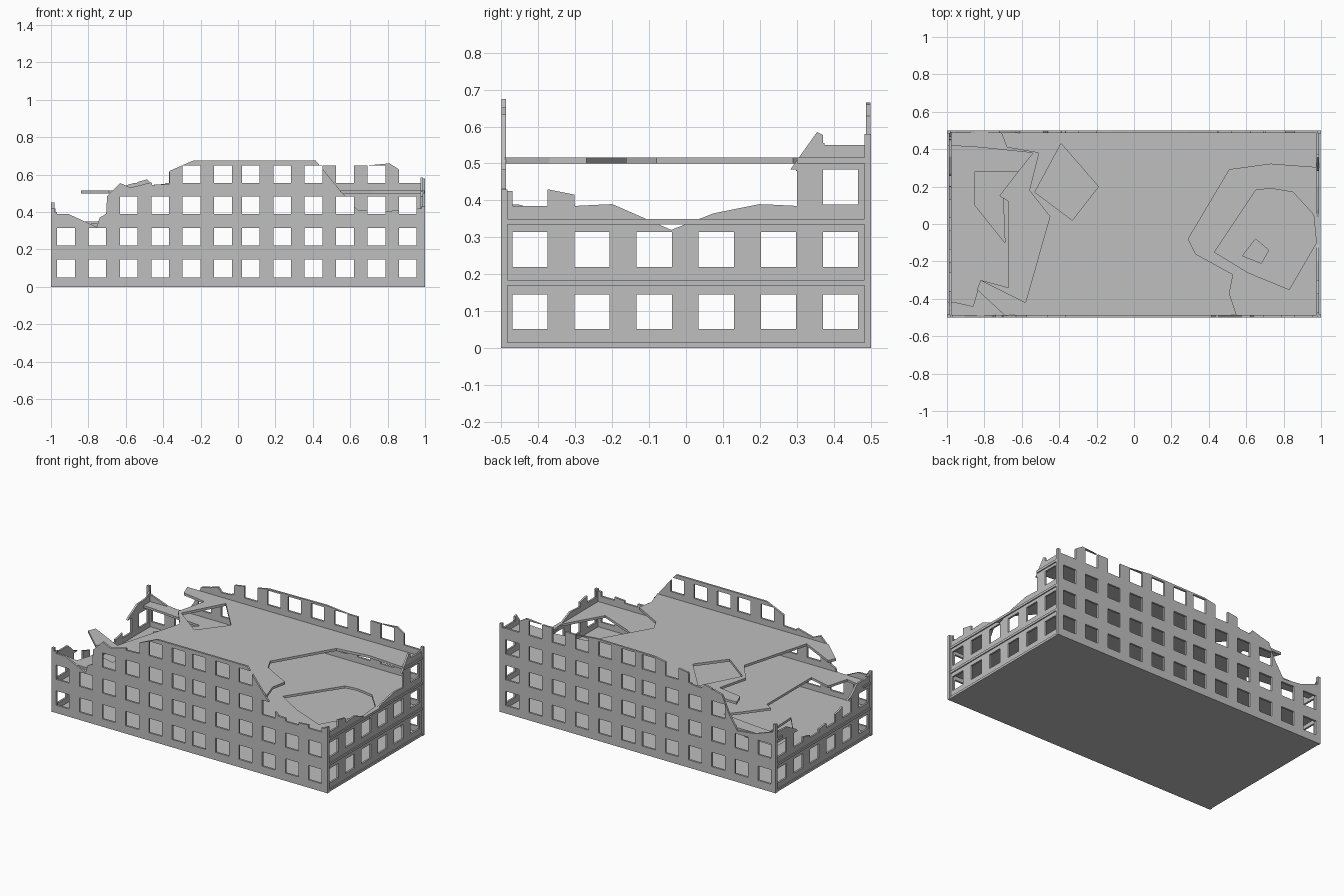
import bpy, bmesh

if "Cube" in bpy.data.objects:
    bpy.data.objects.remove(bpy.data.objects["Cube"])

concrete = bpy.data.materials.new("concrete grey")
concrete.diffuse_color = (0.52, 0.52, 0.52, 1)
concrete.use_nodes = True
concrete.node_tree.nodes["Principled BSDF"].inputs["Base Color"].default_value = concrete.diffuse_color

# maps a 2D point plus depth to 3D for each extrusion axis
PLACE = {"x": lambda p, d: (d, p[0], p[1]),
         "y": lambda p, d: (p[0], d, p[1]),
         "z": lambda p, d: (p[0], p[1], d)}


def prism(name, outlines, axis, a, b):
    """Extrude one or more 2D outlines between depths a and b."""
    bm = bmesh.new()
    for pts in outlines:
        lo = [bm.verts.new(PLACE[axis](p, a)) for p in pts]
        hi = [bm.verts.new(PLACE[axis](p, b)) for p in pts]
        bm.faces.new(lo)
        bm.faces.new(hi)
        n = len(pts)
        for i in range(n):
            j = (i + 1) % n
            bm.faces.new((lo[i], lo[j], hi[j], hi[i]))
    bmesh.ops.recalc_face_normals(bm, faces=bm.faces)
    me = bpy.data.meshes.new(name)
    bm.to_mesh(me)
    bm.free()
    me.materials.append(concrete)
    ob = bpy.data.objects.new(name, me)
    bpy.context.collection.objects.link(ob)
    return ob


def pierced(name, outline, holes, axis, a, b):
    """Prism with holes cut through it."""
    ob = prism(name, [outline], axis, a, b)
    if not holes:
        return ob
    cutter = prism("cutter", holes, axis, a - 0.03, b + 0.03)
    cutter.hide_render = True
    mod = ob.modifiers.new("holes", "BOOLEAN")
    mod.operation, mod.solver, mod.object = "DIFFERENCE", "EXACT", cutter
    bpy.context.view_layer.update()
    me = bpy.data.meshes.new_from_object(
        ob.evaluated_get(bpy.context.evaluated_depsgraph_get()))
    ob.modifiers.clear()
    ob.data = me
    bpy.data.objects.remove(cutter)
    return ob


def rect(x0, x1, z0, z1):
    return [(x0, z0), (x1, z0), (x1, z1), (x0, z1)]


def windows(centres):
    return [rect(c - 0.0475, c + 0.0475, z - 0.047, z + 0.047)
            for c in centres for z in (0.098, 0.267, 0.436, 0.603)]


module = [-0.422 + 0.168 * i for i in range(6)]
long_windows = windows([m + c for c in (-0.498, 0.49) for m in module])
short_windows = windows(module)

# broken tops of the four walls, left to right
front_top = [(-.99, .40), (-.93, .40), (-.755, .32), (-.74, .37), (-.705, .39),
             (-.70, .485), (-.63, .555), (-.575, .53), (-.46, .56), (-.46, .545),
             (-.365, .55), (-.365, .62), (-.24, .675), (.415, .675), (.445, .64),
             (.55, .51), (.64, .41), (.80, .405), (.99, .42)]
back_top = [(-.99, .40), (-.85, .35), (-.72, .335), (-.66, .43), (-.61, .54),
            (-.485, .575), (-.46, .545), (-.39, .55), (-.365, .62), (-.2, .645),
            (-.12, .66), (.3, .665), (.45, .65), (.70, .65), (.81, .66),
            (.865, .625), (.865, .58), (.96, .555), (.99, .555)]
right_top = [(-.49, .425), (-.47, .425), (-.47, .385), (-.375, .385), (-.375, .43),
             (-.3, .415), (-.3, .385), (-.2, .39), (-.04, .32), (.075, .365),
             (.2, .39), (.3, .385), (.3, .48), (.28, .48), (.355, .585),
             (.375, .575), (.375, .55), (.49, .55)]
left_top = [(-.49, .40), (-.44, .385), (-.36, .385), (-.3, .33), (-.17, .28),
            (-.04, .25), (.1, .23), (.2, .25), (.27, .33), (.36, .38),
            (.45, .385), (.49, .42)]


def wall(name, top, holes, axis, a, b):
    outline = [(top[0][0], 0)] + top + [(top[-1][0], 0)]
    pierced(name, outline, holes, axis, a, b)


wall("front_wall", front_top, long_windows, "y", -.5, -.487)
wall("back_wall", back_top, long_windows, "y", .487, .5)
wall("right_wall", right_top, short_windows, "x", .977, .989)
wall("left_wall", left_top, short_windows, "x", -.989, -.977)

# corner posts, broken at different heights
for name, x, y, h in (("front_left", -1, -1, .42), ("front_right", 1, -1, .43),
                      ("back_left", -1, 1, .45), ("back_right", 1, 1, .58)):
    cx, cy = x * .991, y * .4925
    prism(name + "_post", [rect(cx - .009, cx + .009, cy - .0085, cy + .0085)],
          "z", 0, h)

# floor slabs
E = .996
prism("ground_slab", [rect(-E, E, -.49, .49)], "z", 0, .015)

pierced("first_floor_slab", rect(-E, E, -.49, .49),
        [[(.58, -.17), (.65, -.08), (.72, -.14), (.68, -.21)],
         [(-.85, .28), (-.62, .28), (-.70, .14), (-.69, -.10), (-.85, .10)]],
        "z", .17, .185)

second = [(-E, .49), (-E, .42), (-.83, .41), (-.54, .38), (-.62, .28), (-.72, .15),
          (-.67, .12), (-.67, -.34), (-.82, -.30), (-.86, -.44), (-.95, -.42),
          (-E, -.42), (-E, -.49), (E, -.49), (E, .49)]
pierced("second_floor_slab", second,
        [[(.43, -.15), (.65, .18), (.73, .19), (.85, .17), (.96, .05), (.975, -.10),
          (.83, -.35), (.61, -.26)]], "z", .335, .35)

third = [(-.71, .49), (-.68, .41), (-.51, .38), (-.56, .18), (-.45, .04),
         (-.58, -.42), (-.82, -.30), (-.84, -.35), (-.69, -.49), (.55, -.49),
         (.51, -.37), (.53, -.27), (.33, -.16), (.29, -.08), (.51, .29),
         (.73, .32), (E, .30), (E, .49)]
pierced("third_floor_slab", third,
        [[(-.53, .17), (-.39, .43), (-.19, .20), (-.33, .02)]], "z", .5, .516)
